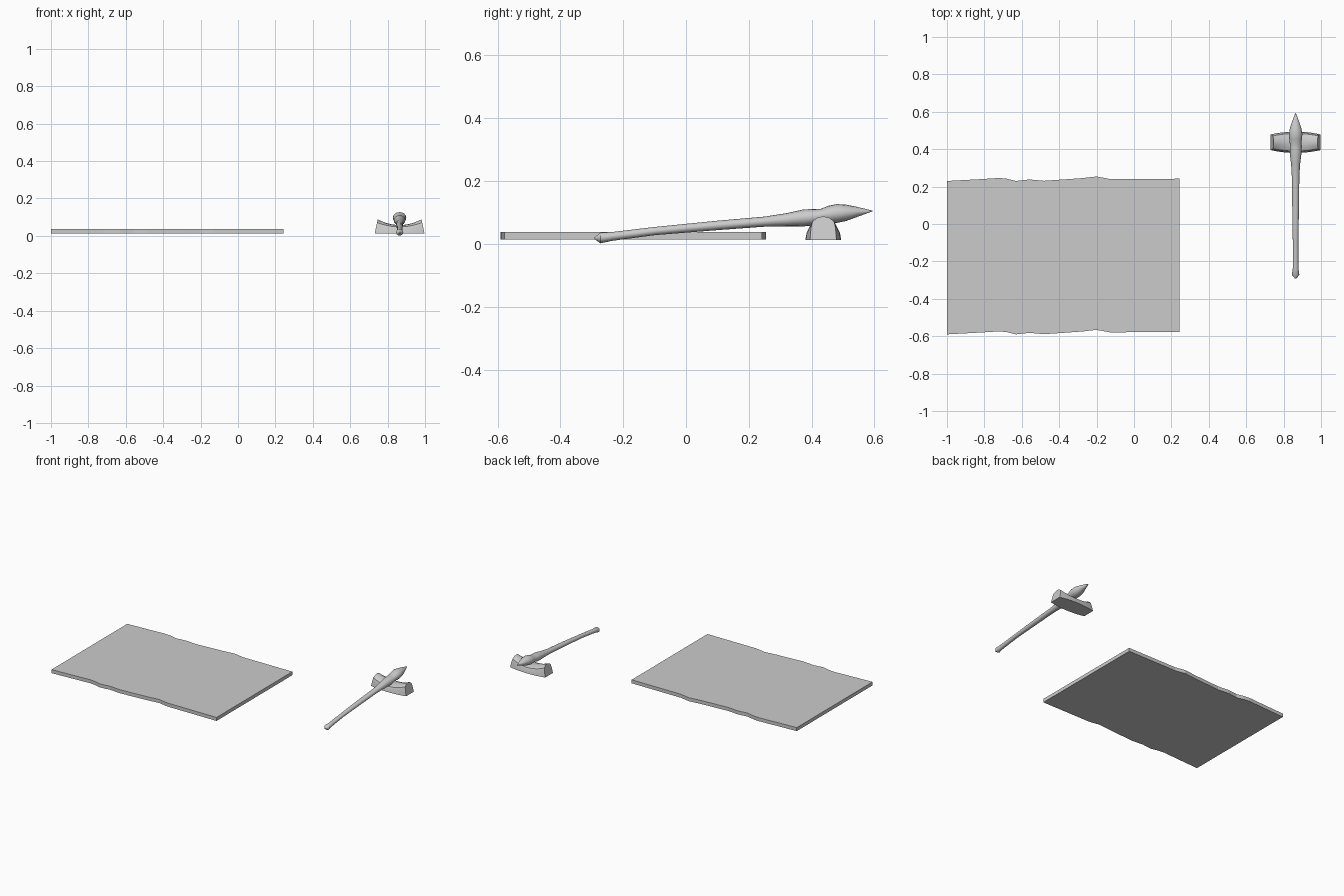
import bpy, bmesh, math
from mathutils import Vector

if "Cube" in bpy.data.objects:
    bpy.data.objects.remove(bpy.data.objects["Cube"])

grey = bpy.data.materials.new("plain_grey")
grey.use_nodes = True
GREY = (0.6, 0.6, 0.6, 1)
grey.diffuse_color = GREY
grey.node_tree.nodes["Principled BSDF"].inputs["Base Color"].default_value = GREY


def finish(name, bm, smooth=None):
    bmesh.ops.recalc_face_normals(bm, faces=bm.faces[:])
    mesh = bpy.data.meshes.new(name)
    bm.to_mesh(mesh)
    bm.free()
    mesh.materials.append(grey)
    ob = bpy.data.objects.new(name, mesh)
    bpy.context.collection.objects.link(ob)
    if smooth:
        bpy.ops.object.select_all(action='DESELECT')
        bpy.context.view_layer.objects.active = ob
        ob.select_set(True)
        bpy.ops.object.shade_smooth_by_angle(angle=math.radians(smooth))
    return ob


def loft(bm, rings):
    """Skin a list of closed rings and cap both ends."""
    loops = [[bm.verts.new(p) for p in ring] for ring in rings]
    n = len(loops[0])
    for a, b in zip(loops, loops[1:]):
        for i in range(n):
            j = (i + 1) % n
            bm.faces.new((a[i], a[j], b[j], b[i]))
    bm.faces.new(loops[0])
    bm.faces.new(loops[-1])


# Sheet: one wavy edge repeated at the opposite side
EDGE = [(-1, .23), (-.85, .238), (-.72, .246), (-.68, .242), (-.63, .23),
        (-.56, .238), (-.48, .231), (-.28, .245), (-.2, .254), (-.13, .241),
        (.242, .242)]
bm = bmesh.new()
outline = EDGE + [(x, y - .82) for x, y in reversed(EDGE)]
loft(bm, [[Vector((x, y, z)) for x, y in outline] for z in (.014, .038)])
finish("sheet", bm)

# Pen: lathed along a slightly tilted axis: y, centre z, half width, half height
PEN_X, SIDES = .864, 16
PEN = [(-.291, .018, .004, .003), (-.272, .019, .02, .017), (-.235, .024, .015, .014),
       (-.1, .041, .015, .013), (.1, .059, .018, .015), (.25, .071, .02, .016),
       (.32, .077, .024, .021), (.375, .083, .031, .027), (.405, .085, .031, .026),
       (.43, .09, .031, .022), (.455, .094, .034, .028), (.48, .097, .036, .03),
       (.51, .099, .031, .026), (.545, .102, .02, .016), (.594, .105, .001, .001)]
bm = bmesh.new()
angles = [math.tau * i / SIDES for i in range(SIDES)]
loft(bm, [[Vector((PEN_X + w * math.cos(a), y, z + h * math.sin(a))) for a in angles]
          for y, z, w, h in PEN])
finish("pen", bm, 40)

# Pen rest: domed block, saddle along x, with outward leaning ends
REST_Y, BASE, STEPS = .437, .013, 10
bm = bmesh.new()
rings = []
for i in range(STEPS + 1):
    t = 2 * i / STEPS - 1
    half = .057 - .015 * t * t
    top = .058 + .03 * t * t
    section = [(-1, 0), (-.93, .5), (-.82, .78), (-.45, .94), (0, 1),
               (.45, .94), (.82, .78), (.93, .5), (1, 0)]
    rings.append([Vector((PEN_X + t * (.133 - .016 * h), REST_Y + half * u,
                          BASE + h * (top - BASE))) for u, h in section])
loft(bm, rings)
finish("pen_rest", bm, 35)
